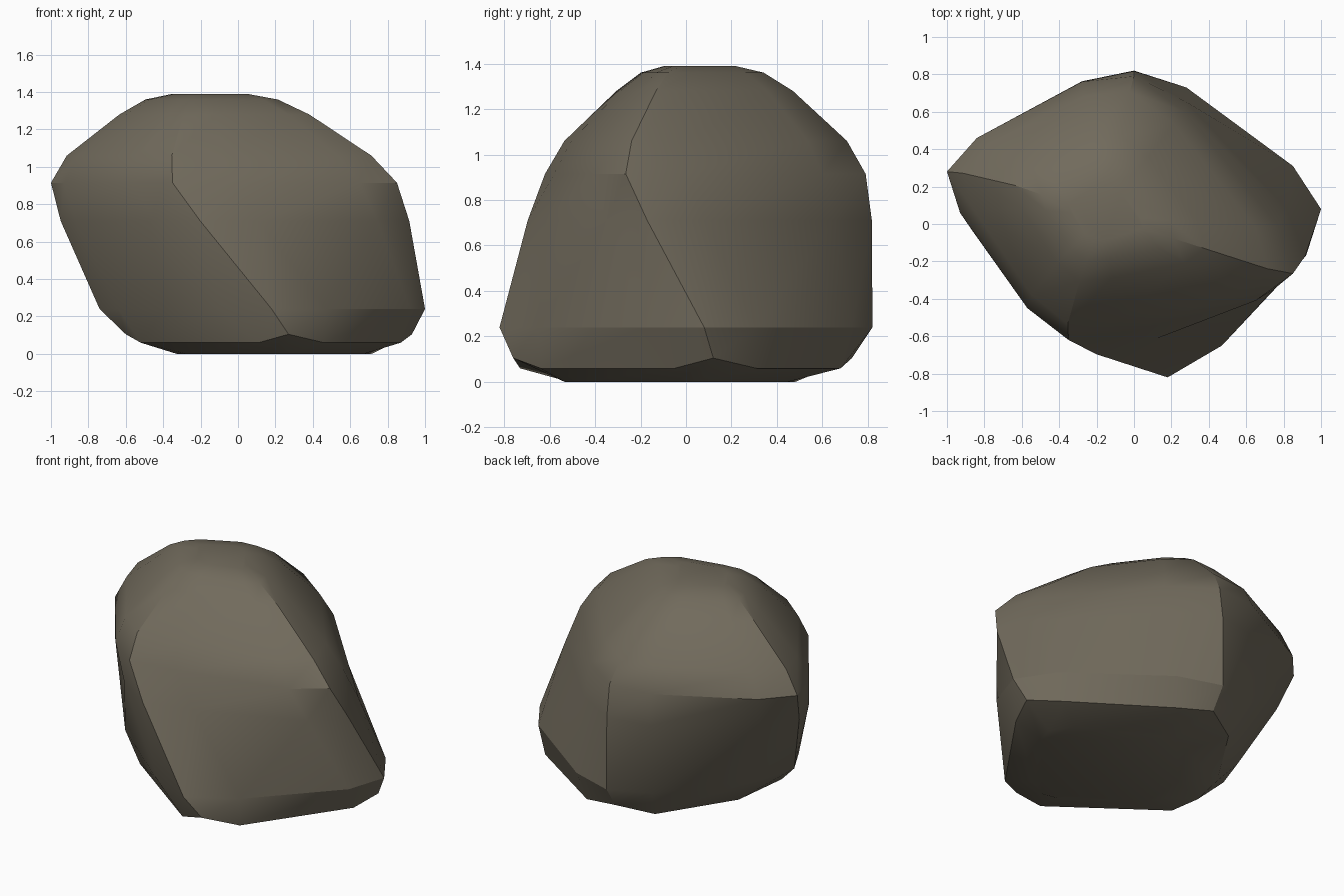
import bpy, bmesh, math
from mathutils import Matrix, Vector

if "Cube" in bpy.data.objects:
    bpy.data.objects.remove(bpy.data.objects["Cube"])

# Boulder: a chamfered block, twisted about its back corner, lofted from rings.
# Each ring runs anticlockwise from the back corner; every third point is a corner.
FOOT = [(0, .73), (-.21, .62), (-.50, .17), (-.60, -.13), (-.52, -.27), (.11, -.73),
        (.27, -.76), (.46, -.64), (.87, -.05), (.93, .12), (.80, .31), (.24, .68)]
WIDE = [(0, .82), (-.25, .71), (-.66, .17), (-.74, -.06), (-.64, -.25), (-.10, -.70),
        (.18, -.82), (.47, -.65), (.92, -.17), (1.0, .08), (.85, .31), (.28, .73)]
BROW = [(0, .79), (-.28, .76), (-.84, .46), (-1.0, .28), (-.93, .06), (-.57, -.45),
        (-.35, -.62), (-.04, -.58), (.65, -.41), (.85, -.265), (.77, -.01), (.27, .60)]


def scaled(pts, old, new, s, z, turn=0.0):
    """Scale a ring about one centre, move it to another and lift it to z."""
    rot = Matrix.Rotation(math.radians(turn), 2)
    out = []
    for p in pts:
        q = rot @ (Vector(p) - Vector(old)) * s + Vector(new)
        out.append((q.x, q.y, z))
    return out


def blend(a, b, t):
    return [Vector(p).lerp(Vector(q), t) for p, q in zip(a, b)]


C = (-.075, .085)
rings = [
    scaled(FOOT, (.175, -.02), (.20, -.03), .68, 0),                        # base
    [(x, y, .105 if i % 3 == 0 else .06) for i, (x, y) in enumerate(FOOT)],  # cut corners
    [(x, y, .24) for x, y in WIDE],
    scaled(blend(WIDE, BROW, .71), (0, .05), (0, .05), 1.025, .71),
    [(x, y, .915) for x, y in BROW],
    scaled(BROW, C, (-.10, .085), .885, 1.06, -1),                          # crown
    scaled(BROW, C, (-.125, .08), .555, 1.28, -2),
    scaled(BROW, C, (-.14, .07), .387, 1.36, -2),
    scaled(BROW, C, (-.15, .06), .22, 1.39, -2),
]

bm = bmesh.new()
loops = [[bm.verts.new(p) for p in ring] for ring in rings]
for lo, hi in zip(loops, loops[1:]):
    for i in range(12):
        j = (i + 1) % 12
        bm.faces.new((lo[i], lo[j], hi[j], hi[i]))
bm.faces.new(loops[0][::-1])
bm.faces.new(loops[-1])
bmesh.ops.recalc_face_normals(bm, faces=bm.faces[:])
mesh = bpy.data.meshes.new("boulder")
bm.to_mesh(mesh)
bm.free()

# One flat stone colour
stone = bpy.data.materials.new("grey brown stone")
stone.diffuse_color = (.165, .145, .107, 1)
stone.use_nodes = True
stone.node_tree.nodes["Principled BSDF"].inputs["Base Color"].default_value = stone.diffuse_color
mesh.materials.append(stone)

boulder = bpy.data.objects.new("boulder", mesh)
bpy.context.collection.objects.link(boulder)
bpy.context.view_layer.objects.active = boulder
boulder.select_set(True)
bpy.ops.object.shade_smooth_by_angle(angle=math.radians(30))
